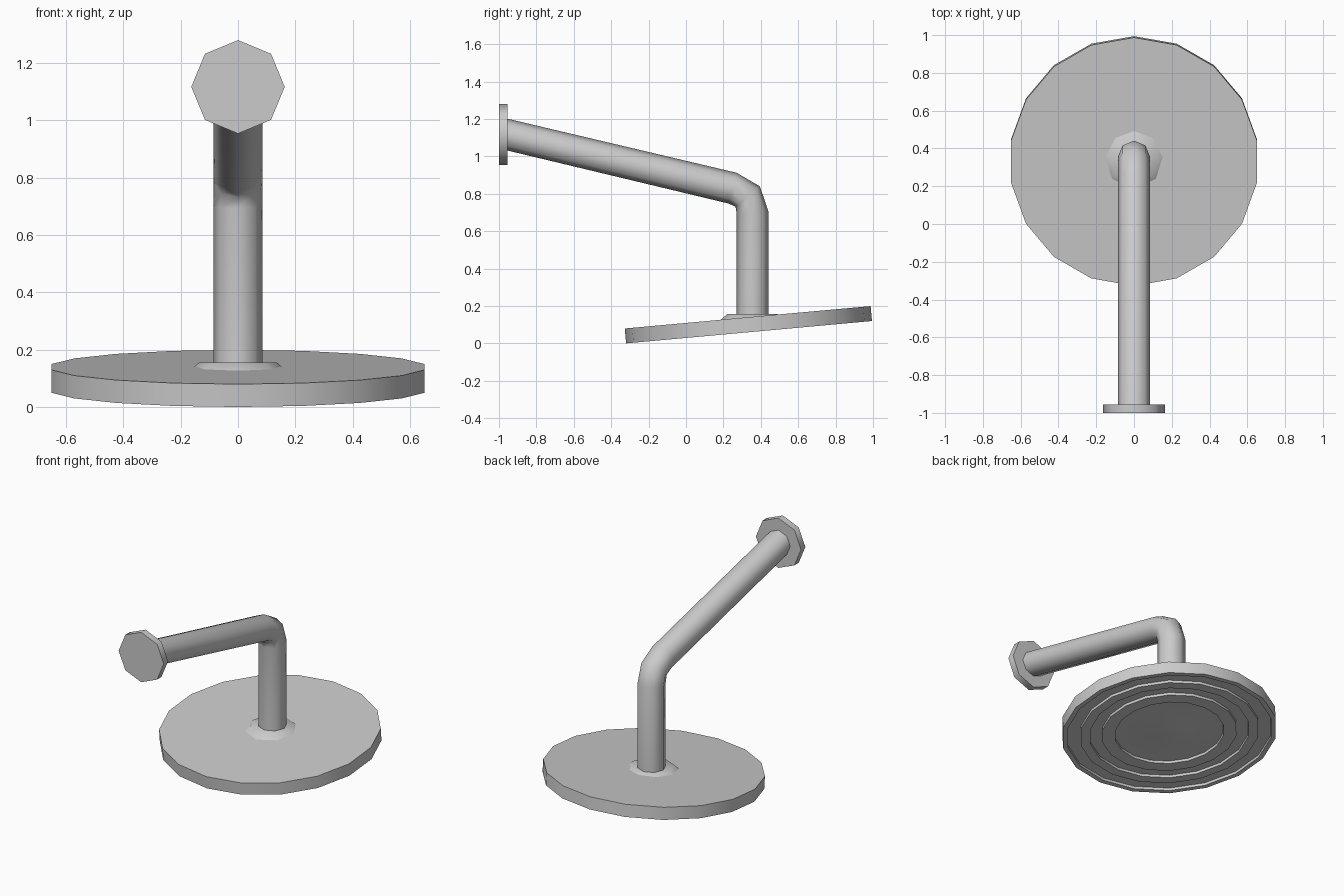
import bpy, bmesh
from math import sin, cos, pi, radians, atan2
from mathutils import Matrix, Vector

cube = bpy.data.objects.get("Cube")
if cube:
    bpy.data.objects.remove(cube)

metal = bpy.data.materials.new("grey metal")
metal.use_nodes = True
grey = (0.6, 0.6, 0.6, 1)
metal.diffuse_color = grey
metal.node_tree.nodes["Principled BSDF"].inputs["Base Color"].default_value = grey


def skin(name, rings, matrix=Matrix(), smooth_angle=50):
    """Bridge a list of equal point rings, cap both ends and shade."""
    bm = bmesh.new()
    loops = [[bm.verts.new(p) for p in ring] for ring in rings]
    n = len(loops[0])
    for a, b in zip(loops, loops[1:]):
        for i in range(n):
            j = (i + 1) % n
            bm.faces.new((a[i], a[j], b[j], b[i]))
    bm.faces.new(loops[0])
    bm.faces.new(loops[-1])
    bmesh.ops.recalc_face_normals(bm, faces=bm.faces)
    bm.transform(matrix)
    mesh = bpy.data.meshes.new(name)
    bm.to_mesh(mesh)
    bm.free()
    mesh.materials.append(metal)
    obj = bpy.data.objects.new(name, mesh)
    bpy.context.collection.objects.link(obj)
    bpy.ops.object.select_all(action='DESELECT')
    obj.select_set(True)
    bpy.context.view_layer.objects.active = obj
    bpy.ops.object.shade_smooth_by_angle(angle=radians(smooth_angle))
    return obj


def circle(r, z, sides):
    """Ring of points with one corner on the +y axis."""
    return [(r * sin(2 * pi * i / sides), r * cos(2 * pi * i / sides), z)
            for i in range(sides)]


def lathe(name, profile, sides, matrix):
    return skin(name, [circle(r, z, sides) for r, z in profile], matrix)


# Tilted shower head with concentric grooves on the underside
depth = 0.018
profile = [(0.66, 0.08), (0.66, 0)]
for outer, inner in ((0.63, 0.55), (0.49, 0.415), (0.335, None)):
    profile += [(outer, 0), (outer, depth)]
    if inner:
        profile += [(inner, depth), (inner, 0)]
# Shallow central boss
profile += [(0.17, depth), (0.08, depth - 0.01)]
lathe("shower_head", profile, 18,
      Matrix.Translation((0, 0.337, 0.06)) @ Matrix.Rotation(radians(5.2), 4, 'X'))

# Level collar between head and pipe
lathe("collar", [(0.175, 0.122), (0.135, 0.156)], 8,
      Matrix.Translation((0, 0.355, 0)))

# Wall flange
lathe("wall_flange", [(0.163, 0), (0.163, 0.045)], 8,
      Matrix.Translation((0, -1, 1.117)) @ Matrix.Rotation(-pi / 2, 4, 'X'))

# Bent pipe: centre line in the yz plane with the slope of each cut
path = [(-0.97, 1.12, 0), (0.25, 0.83, -14), (0.33, 0.785, -50),
        (0.356, 0.70, -86), (0.356, 0.13, -90)]
radius = 0.085
rings = []
for y, z, slope in path:
    up = Vector((0, -sin(radians(slope)), cos(radians(slope))))
    rings.append([Vector((0, y, z)) + radius * (Vector((sin(t), 0, 0)) + up * cos(t))
                  for t in (2 * pi * i / 8 for i in range(8))])
skin("pipe", rings)
